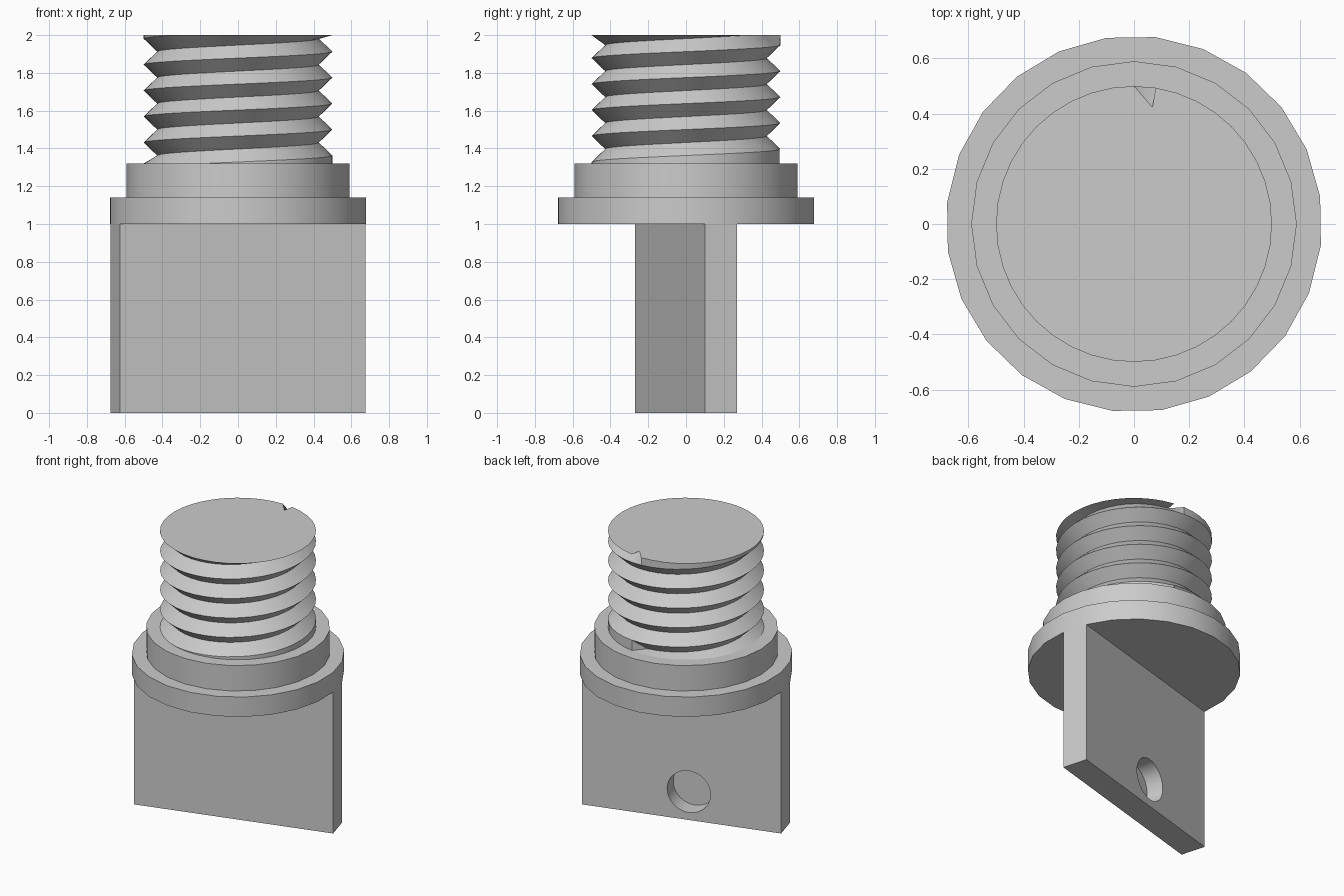
import bpy, bmesh
from math import radians, sin, cos, tau, pi

if "Cube" in bpy.data.objects:
    bpy.data.objects.remove(bpy.data.objects["Cube"])

GREY = (0.6, 0.6, 0.6, 1)
metal = bpy.data.materials.new("plain_grey")
metal.use_nodes = True
metal.diffuse_color = GREY
metal.node_tree.nodes["Principled BSDF"].inputs["Base Color"].default_value = GREY

TURN = radians(15.9)              # plate and flange are turned about z
SIDES = 24
FLANGE_R = 0.682
HALF = pi / SIDES


def select_only(ob):
    bpy.ops.object.select_all(action='DESELECT')
    ob.select_set(True)
    bpy.context.view_layer.objects.active = ob


def finish(ob):
    ob.data.materials.clear()
    ob.data.materials.append(metal)
    select_only(ob)
    bpy.ops.object.shade_smooth_by_angle(angle=radians(30))


def cylinder(name, radius, z0, z1, sides, turn=0.0):
    bpy.ops.mesh.primitive_cylinder_add(vertices=sides, radius=radius, depth=z1 - z0,
                                        location=(0, 0, (z0 + z1) / 2), rotation=(0, 0, turn))
    ob = bpy.context.object
    ob.name = name
    return ob


# Stepped head: faceted flange and collar
finish(cylinder("flange", FLANGE_R, 1.0, 1.14, SIDES, TURN + HALF))
finish(cylinder("collar", 0.59, 1.14, 1.32, SIDES))

# Flat plate, exactly one flange facet thick
length = 2 * FLANGE_R * cos(HALF)
thick = 2 * FLANGE_R * sin(HALF)
bpy.ops.mesh.primitive_cube_add(size=1, location=(0, 0, 0.5))
plate = bpy.context.object
plate.name = "plate"
plate.scale = (length, thick, 1.0)
bpy.ops.object.transform_apply(location=True, rotation=False, scale=True)

# Blind round hole in the back of the plate
HOLE_DEPTH = 0.12
bpy.ops.mesh.primitive_cylinder_add(vertices=40, radius=0.147, depth=2 * HOLE_DEPTH,
                                    location=(-0.05, thick / 2, 0.2),
                                    rotation=(radians(90), 0, 0))
cutter = bpy.context.object
cutter.name = "hole_cutter"
cutter.hide_render = True
cut = plate.modifiers.new("hole", 'BOOLEAN')
cut.operation = 'DIFFERENCE'
cut.solver = 'EXACT'
cut.object = cutter
select_only(plate)
bpy.ops.object.modifier_apply(modifier=cut.name)
bpy.data.objects.remove(cutter)
plate.rotation_euler.z = TURN
finish(plate)

# Screw thread: columns of crest and root points, flattened at both ends
STEPS, TURNS, PITCH = 40, 5, 0.1375
CREST, ROOT = 0.5, 0.428
LOW, HIGH = 1.32, 2.0
START = 1.2595

bm = bmesh.new()
columns = []
for i in range(STEPS):
    ang = radians(90) + tau * i / STEPS
    points = [(CREST, LOW)]
    for j in range(2 * TURNS + 1):
        z = START + PITCH * (i / STEPS + j / 2)
        points.append((ROOT if j % 2 else CREST, min(max(z, LOW), HIGH)))
    points.append((CREST, HIGH))
    columns.append([bm.verts.new((r * cos(ang), r * sin(ang), z)) for r, z in points])

for a, b in zip(columns, columns[1:]):
    for j in range(len(a) - 1):
        bm.faces.new((a[j], b[j], b[j + 1], a[j + 1]))

# Seam: each turn joins the next one up, leaving a small step at each end
last, first = columns[-1], columns[0]
top = len(first) - 1
for j in range(1, top - 2):
    bm.faces.new((last[j], first[j + 2], first[j + 3], last[j + 1]))
bm.faces.new((last[0], first[0], first[2]))
bm.faces.new((last[0], first[2], last[1]))
bm.faces.new((last[1], first[2], first[3]))
bm.faces.new((last[top - 2], first[top - 1], first[top]))

# End caps; the top one keeps the notch
bm.faces.new([c[top] for c in columns] + [last[top - 2]])
bm.faces.new([c[0] for c in reversed(columns)])
bmesh.ops.remove_doubles(bm, verts=bm.verts, dist=0.0005)
bmesh.ops.dissolve_degenerate(bm, edges=bm.edges, dist=0.0005)
bmesh.ops.recalc_face_normals(bm, faces=bm.faces)
mesh = bpy.data.meshes.new("screw_thread")
bm.to_mesh(mesh)
bm.free()
thread = bpy.data.objects.new("screw_thread", mesh)
bpy.context.collection.objects.link(thread)
finish(thread)
